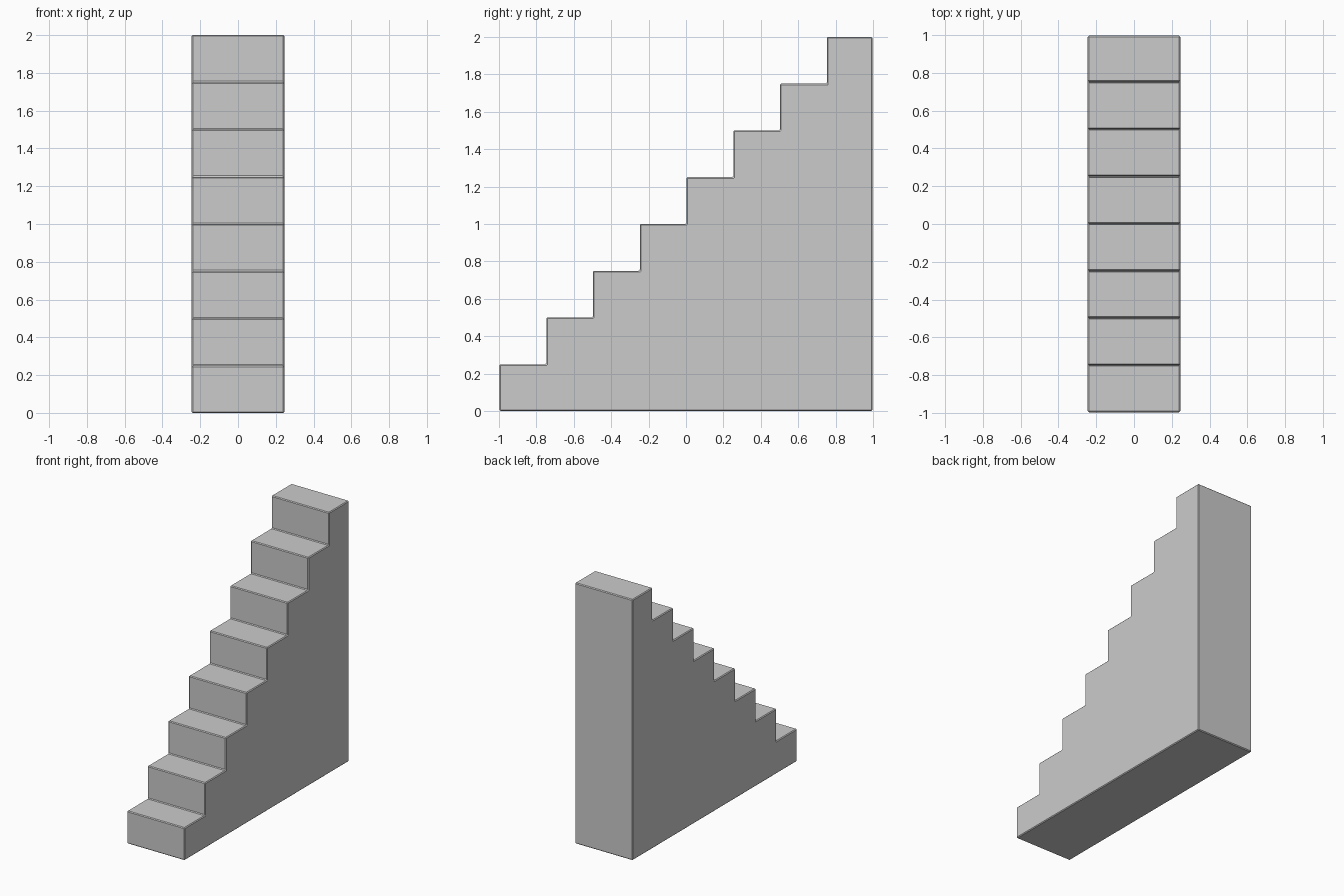
import bpy
import bmesh

if "Cube" in bpy.data.objects:
    bpy.data.objects.remove(bpy.data.objects["Cube"])

STEPS = 8
PITCH = 0.25
HALF_WIDTH = 0.245
HALF_DEPTH = 0.997

# Stepped side profile in the y-z plane
profile = [(-HALF_DEPTH, 0.0)]
for i in range(STEPS):
    front = -HALF_DEPTH + i * PITCH
    back = HALF_DEPTH if i == STEPS - 1 else front + PITCH
    top = (i + 1) * PITCH
    profile += [(front, top), (back, top)]
profile.append((HALF_DEPTH, 0.0))

# Extrude the profile across the width
bm = bmesh.new()
side = bm.faces.new([bm.verts.new((-HALF_WIDTH, y, z)) for y, z in profile])
extruded = bmesh.ops.extrude_face_region(bm, geom=[side])
verts = [v for v in extruded["geom"] if isinstance(v, bmesh.types.BMVert)]
bmesh.ops.translate(bm, verts=verts, vec=(2 * HALF_WIDTH, 0, 0))
bmesh.ops.recalc_face_normals(bm, faces=bm.faces)

mesh = bpy.data.meshes.new("staircase")
bm.to_mesh(mesh)
bm.free()
stairs = bpy.data.objects.new("staircase", mesh)
bpy.context.collection.objects.link(stairs)

# Narrow chamfer on every edge
bevel = stairs.modifiers.new("edge_chamfer", "BEVEL")
bevel.width = 0.006
bevel.segments = 1
bevel.limit_method = "ANGLE"
